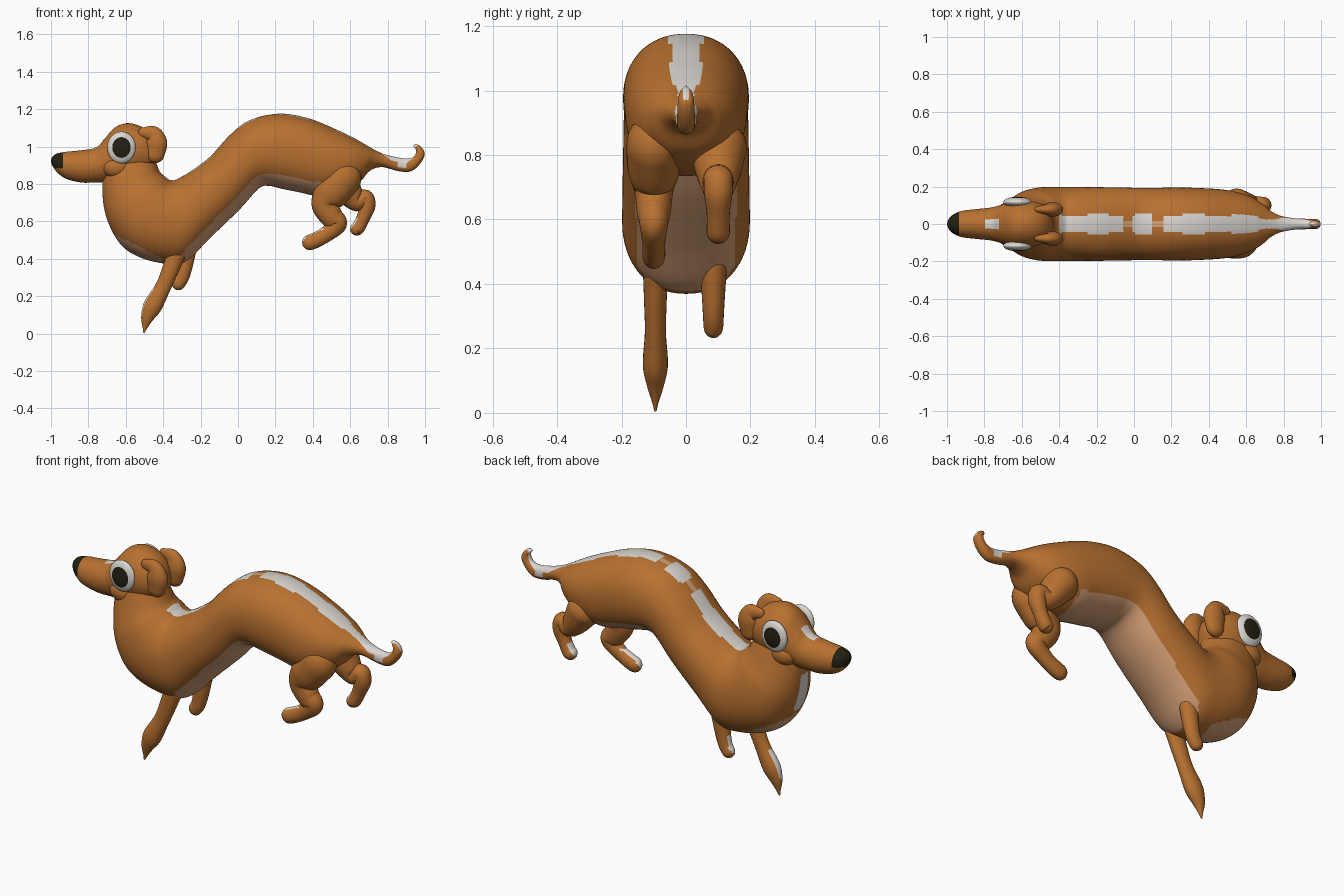
import bpy, bmesh, math
from mathutils import Vector, Matrix

if "Cube" in bpy.data.objects:
    bpy.data.objects.remove(bpy.data.objects["Cube"])

def material(name, rgb):
    m = bpy.data.materials.new(name)
    m.diffuse_color = (*rgb, 1)
    m.use_nodes = True
    m.node_tree.nodes["Principled BSDF"].inputs["Base Color"].default_value = m.diffuse_color
    return m

MATS = [material("brown fur", (.48, .165, .03)), material("tan belly", (.66, .35, .18)),
        material("white fur", (.71, .68, .64)), material("near black", (.017, .0145, .006))]
BROWN, TAN, WHITE, BLACK = range(4)

def finish(bm, name, rule):
    bmesh.ops.recalc_face_normals(bm, faces=bm.faces)
    me = bpy.data.meshes.new(name)
    for m in MATS:
        me.materials.append(m)
    for f in bm.faces:
        f.smooth = True
        f.material_index = rule(f.calc_center_median(), f.normal)
    bm.to_mesh(me)
    bm.free()
    ob = bpy.data.objects.new(name, me)
    bpy.context.collection.objects.link(ob)
    return ob

def smooth_path(pts, steps):
    """Catmull-Rom interpolation of tuples of any length."""
    pts = [Vector(p) for p in pts]
    out = []
    for i in range(len(pts) - 1):
        a, b, c, d = pts[max(i - 1, 0)], pts[i], pts[i + 1], pts[min(i + 2, len(pts) - 1)]
        for k in range(steps):
            t = k / steps
            out.append(.5 * (2 * b + (c - a) * t + (2 * a - 5 * b + 4 * c - d) * t * t
                             + (3 * b - a - 3 * c + d) * t ** 3))
    return out + [pts[-1]]

def loft(name, rings, y=0, rule=lambda c, n: BROWN, seg=48, power=1.0):
    """Rings are (top x, top z, bottom x, bottom z, half width)."""
    bm = bmesh.new()
    loops = []
    for tx, tz, bx, bz, w in rings:
        loop = []
        for i in range(seg):
            a = 2 * math.pi * i / seg
            s, c = math.sin(a), math.cos(a)
            s = math.copysign(abs(s) ** power, s)
            c = math.copysign(abs(c) ** power, c)
            loop.append(bm.verts.new(((tx + bx) / 2 + c * (tx - bx) / 2, y + s * max(w, .002),
                                      (tz + bz) / 2 + c * (tz - bz) / 2)))
        loops.append(loop)
    for p, q in zip(loops, loops[1:]):
        for i in range(seg):
            j = (i + 1) % seg
            bm.faces.new((p[i], p[j], q[j], q[i]))
    bm.faces.new(loops[0])
    bm.faces.new(loops[-1][::-1])
    return finish(bm, name, rule)

def limb(name, pts, y, flat=1.0, rule=lambda c, n: BROWN):
    """Round-ended tube through (x, z, radius) points."""
    path = smooth_path(pts, 8)
    def cap(end, prev):
        d = Vector((end[0] - prev[0], end[1] - prev[1])).normalized()
        return [Vector((end[0] + d.x * end[2] * s, end[1] + d.y * end[2] * s,
                        end[2] * math.sqrt(1 - s * s))) for s in (.3, .55, .75, .9, .98, .999)]
    path = cap(path[0], path[1])[::-1] + path + cap(path[-1], path[-2])
    rings = []
    for i, p in enumerate(path):
        a, b = path[max(i - 1, 0)], path[min(i + 1, len(path) - 1)]
        d = Vector((b[0] - a[0], b[1] - a[1])).normalized() * p[2]
        rings.append((p[0] - d.y, p[1] + d.x, p[0] + d.y, p[1] - d.x, p[2] * flat))
    return loft(name, rings, y, rule, 24)

def ellipsoid(name, loc, radii, rule=lambda c, n: BROWN):
    bm = bmesh.new()
    bmesh.ops.create_uvsphere(bm, u_segments=40, v_segments=40, radius=1,
                              matrix=Matrix.Translation(loc) @ Matrix.Diagonal((*radii, 1))
                              @ Matrix.Rotation(math.pi / 2, 4, 'X'))
    return finish(bm, name, rule)

# Body from neck, through the S-bend, to the curled tail
BODY = [(-.45, .95, -.72, .93, .10), (-.42, .87, -.725, .75, .145), (-.39, .84, -.70, .61, .18),
        (-.37, .825, -.63, .48, .195), (-.355, .82, -.53, .41, .198), (-.335, .822, -.39, .374, .198),
        (-.31, .835, -.28, .385, .198), (-.25, .87, -.15, .51, .197), (-.15, .946, .01, .665, .195),
        (-.045, 1.06, .11, .775, .193), (.06, 1.14, .165, .79, .193), (.22, 1.176, .23, .775, .195),
        (.38, 1.15, .33, .755, .192), (.54, 1.085, .44, .735, .182), (.64, 1.035, .56, .76, .155),
        (.70, 1.0, .65, .81, .115), (.74, .978, .705, .87, .075), (.79, .957, .77, .89, .045),
        (.865, .94, .86, .868, .03), (.915, .937, .925, .868, .028), (.942, .95, .975, .91, .027),
        (.953, .975, .998, .96, .025), (.945, .993, .978, 1.0, .018), (.935, 1.005, .95, 1.015, .004)]

def coat(c, n):
    up = n.z > .25 or (c.x > .85 and n.x < .3 and n.z > -.3) or (c.x > .93 and n.x < 0)
    if up and c.z > .8 and c.x > -.4:
        if -.06 < c.x < -.01 or .09 < c.x < .15:
            return TAN if abs(c.y) < .015 else BROWN
        wide = .048 + .01 * math.sin(c.x * 24) - max(0, c.x - .5) * .06
        return WHITE if abs(c.y) < wide else BROWN
    # chest patch, throat blaze and belly
    if c.x < -.41 and c.z < .54 - .5 * (c.x + .68) and n.z < -.25:
        return TAN
    if c.x < -.66 and .55 < c.z < .78 and abs(c.y) < .035:
        return WHITE
    if -.29 < c.x < .46 and n.z < -.3 and abs(c.y) < .155:
        return TAN
    return BROWN

loft("body_and_tail", smooth_path(BODY, 8), 0, coat, 96, .92)

# Head with muzzle and nose
HEAD = [(-.43, .98, -.435, .95, .02), (-.455, 1.05, -.46, .88, .085), (-.51, 1.103, -.52, .85, .115),
        (-.59, 1.125, -.60, .83, .124), (-.66, 1.10, -.67, .82, .116), (-.715, 1.04, -.72, .81, .10),
        (-.76, .995, -.77, .808, .088), (-.84, .98, -.84, .808, .08), (-.92, .972, -.92, .828, .07),
        (-.97, .962, -.965, .86, .05), (-.992, .945, -.988, .89, .028), (-1, .925, -.998, .91, .004)]

def face(c, n):
    if c.x < -.935 and c.z > .885:
        return BLACK
    if -.8 < c.x < -.72 and n.z > .3 and abs(c.y) < .028:
        return WHITE
    return BROWN

loft("head", smooth_path(HEAD, 8), 0, face, 64)

# Eyes, cheeks and ears on both sides
EX, EZ, RX, RZ = -.623, .995, .076, .085
def eye(c, n):
    return BLACK if math.hypot((c.x - EX) / RX, (c.z - EZ) / RZ) < .66 else WHITE

for side, label in ((-1, "near"), (1, "far")):
    ellipsoid(label + "_eye", (EX, side * .117, EZ), (RX, .028, RZ), eye)
    ellipsoid(label + "_cheek", (-.65, side * .07, .89), (.075, .055, .06))
    limb(label + "_ear", [(-.505, 1.075, .028), (-.455, 1.066, .045), (-.437, 1.02, .058),
                          (-.442, .962, .05)], side * .078, .68)

# Legs, with pale fronts on the feet
def sock(low, high):
    return lambda c, n: WHITE if low < c.z < high and n.dot(Vector((-.8, 0, .6))) > .72 else BROWN

limb("near_front_leg", [(-.32, .45, .05), (-.36, .345, .045), (-.40, .25, .042), (-.455, .15, .05),
                        (-.485, .085, .034), (-.498, .03, .012), (-.503, .01, .006)],
     -.095, .78, sock(.1, .24))
limb("far_front_leg", [(-.27, .46, .05), (-.285, .36, .042), (-.30, .30, .038), (-.318, .268, .036)],
     .085, .85, sock(.25, .36))
limb("near_hind_leg", [(.56, .83, .10), (.50, .755, .095), (.465, .69, .072), (.50, .625, .062),
                       (.53, .585, .052), (.47, .53, .042), (.415, .50, .042), (.385, .488, .042)],
     -.10, .85, sock(.45, .56))
limb("far_hind_leg", [(.55, .82, .09), (.60, .745, .07), (.64, .705, .052), (.68, .725, .046),
                      (.69, .68, .044), (.67, .62, .036), (.645, .57, .036), (.635, .56, .036)],
     .10, 1.0, sock(.52, .62))
